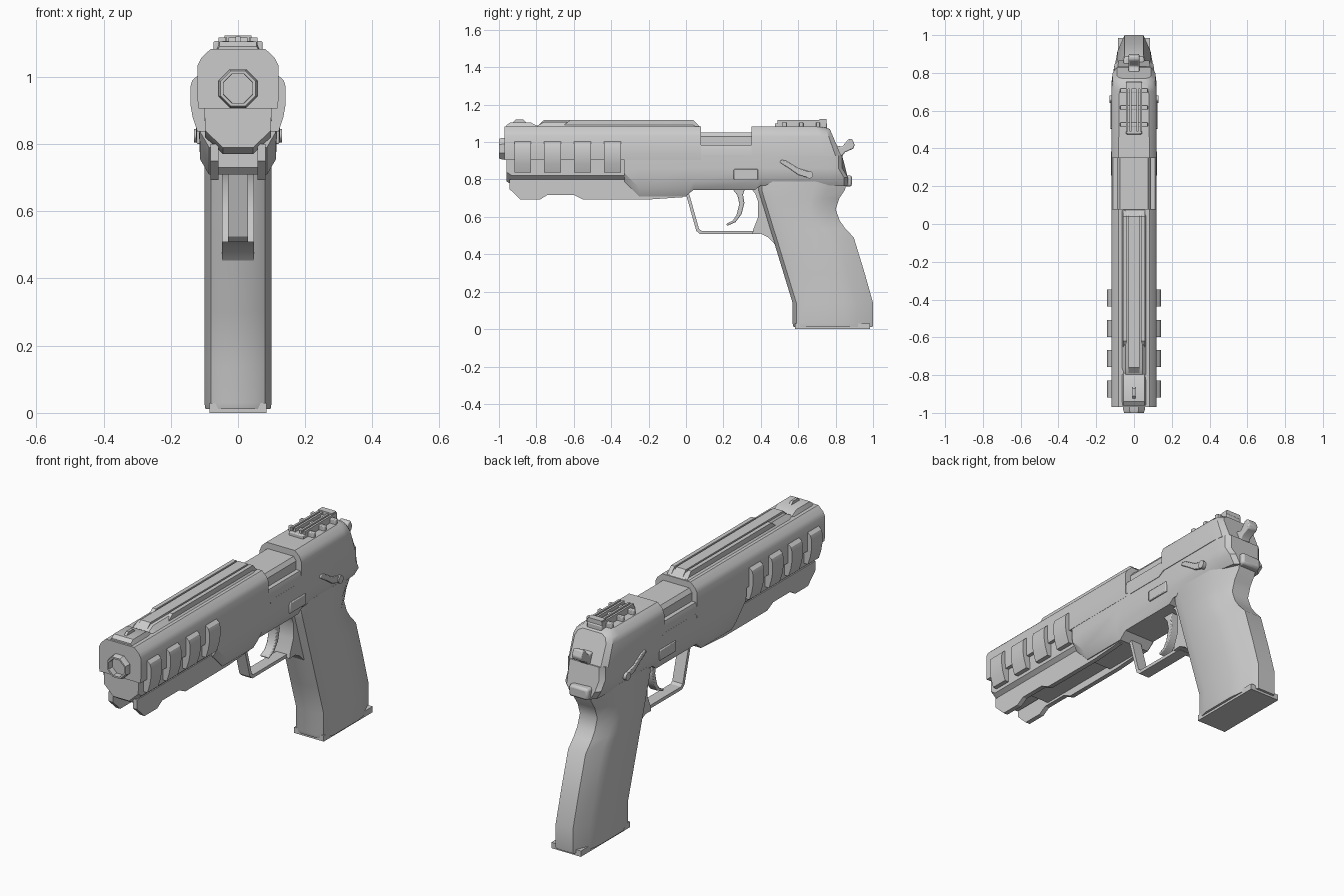
import bpy, bmesh, math

if "Cube" in bpy.data.objects:
    bpy.data.objects.remove(bpy.data.objects["Cube"])


def make(name, verts, faces, mirror=False, bevel=0, angle=32):
    me = bpy.data.meshes.new(name)
    me.from_pydata(verts, [], faces)
    bm = bmesh.new()
    bm.from_mesh(me)
    bmesh.ops.recalc_face_normals(bm, faces=bm.faces)
    bm.to_mesh(me)
    bm.free()
    ob = bpy.data.objects.new(name, me)
    bpy.context.collection.objects.link(ob)
    bpy.ops.object.select_all(action='DESELECT')
    ob.select_set(True)
    bpy.context.view_layer.objects.active = ob
    bpy.ops.object.shade_smooth_by_angle(angle=math.radians(angle))
    if bevel:
        b = ob.modifiers.new("bevel", 'BEVEL')
        b.width, b.segments = bevel, 2
    if mirror:
        ob.modifiers.new("mirror", 'MIRROR')
    return ob


def loft(name, halves, **kw):
    """Skin symmetric rings; each ring is its +x half as (x, y, z) points."""
    rings = [h + [(-x, y, z) for x, y, z in reversed(h)] for h in halves]
    n = len(rings[0])
    verts = [p for r in rings for p in r]
    faces = [list(range(n)), list(range(len(verts) - n, len(verts)))]
    for k in range(len(rings) - 1):
        for i in range(n):
            j = (i + 1) % n
            faces.append([k * n + i, k * n + j, (k + 1) * n + j, (k + 1) * n + i])
    return make(name, verts, faces, **kw)


def extrude_y(name, half, y0, y1, **kw):
    return loft(name, [[(x, y, z) for x, z in half] for y in (y0, y1)], **kw)


def plate(name, prof, x0, x1, **kw):
    """Side profile of (y, z) points extruded from x0 to x1."""
    n = len(prof)
    verts = [(x, y, z) for x in (x0, x1) for y, z in prof]
    faces = [list(range(n)), list(range(n, 2 * n))]
    faces += [[i, (i + 1) % n, n + (i + 1) % n, n + i] for i in range(n)]
    return make(name, verts, faces, **kw)


def box(name, x0, x1, y0, y1, z0, z1, **kw):
    return plate(name, [(y0, z0), (y1, z0), (y1, z1), (y0, z1)], x0, x1, **kw)


# Slide: front section, low section under the port, rear section
extrude_y("slide_front", [(.118, .905), (.12, .93), (.12, 1.035), (.109, 1.057), (.082, 1.082)], -.97, .08)
extrude_y("slide_port_bed", [(.119, .92), (.119, .96), (.112, .985)], .07, .36)
plate("slide_port_lip", [(.08, .93), (.11, .905), (.33, .905), (.37, .93)], -.1195, .1195)


def rear_ring(yb, yt, w, t, zt):
    zs = [.925, 1.03, 1.057, zt]
    xs = [w, w, w - .011, t]
    return [(x, yb + (yt - yb) * (z - .925) / .155, z) for x, z in zip(xs, zs)]


loft("slide_rear", [rear_ring(.35, .35, .12, .082, 1.082), rear_ring(.74, .70, .12, .078, 1.082),
                    rear_ring(.80, .745, .113, .07, 1.078), rear_ring(.83, .765, .09, .055, 1.07)])
extrude_y("barrel_block", [(.09, .95), (.09, 1.03), (.075, 1.05)], .07, .36)

# Octagonal muzzle with an open bore
N = 8
stations = [(-.94, .062), (-.985, .062), (-1.0, .056), (-1.0, .047), (-.90, .044)]
mv = [(r * math.cos((i + .5) * math.tau / N), y, .965 + r * math.sin((i + .5) * math.tau / N))
      for y, r in stations for i in range(N)]
mf = [[k * N + i, k * N + (i + 1) % N, (k + 1) * N + (i + 1) % N, (k + 1) * N + i]
      for k in range(4) for i in range(N)] + [list(range(4 * N, 5 * N)), list(range(N))]
make("muzzle", mv, mf)

# Top rib: low centre strip between two raised rails
loft("top_rib", [[(.068, y, 1.078), (.045, y, z)] for y, z in
                 [(-.80, 1.085), (-.76, 1.107), (.04, 1.107), (.075, 1.082)]])
plate("rib_outer_rail", [(-.66, 1.085), (-.62, 1.117), (.04, 1.117), (.075, 1.08)], .037, .058, mirror=True)
plate("rib_centre_rail", [(-.79, 1.09), (-.76, 1.117), (.04, 1.117), (.075, 1.08)], -.028, .028)

# Front sight
loft("front_sight_base", [[(.066, y, 1.075), (.055, y, z)] for y, z in
                          [(-.96, 1.09), (-.94, 1.105), (-.83, 1.105), (-.79, 1.083)]])
plate("front_sight_blade", [(-.93, 1.10), (-.91, 1.12), (-.87, 1.12), (-.85, 1.10)], -.007, .007)

# Rear sight with cross bars
box("rear_sight_base", -.042, .042, .475, .755, 1.07, 1.10, bevel=.005)
for x in (.012, .032):
    box("rear_sight_rail", x, x + .011, .49, .75, 1.09, 1.117, mirror=True)
for i, y in enumerate((.515, .605, .695)):
    box(f"rear_sight_bar_{i}", -.073, .073, y, y + .022, 1.07, 1.106, bevel=.004)
box("rear_sight_notch_block", -.04, .04, .715, .75, 1.09, 1.123)

# Frame: forward dust cover, main body and lower rails
loft("dust_cover", [[(.045, y, z), (.098, y, z + .05), (.10, y, .925)] for y, z in
                    [(-.96, .79), (-.93, .77), (-.25, .77)]])


def frame_ring(y, zb, w, top=.928, dy=0):
    return [(w - .03, y + dy, zb), (w - .004, y + dy, zb + .045), (w, y, .86), (w, y, top)]


loft("frame_body", [frame_ring(*a) for a in
                    [(-.33, .79, .116), (-.25, .71, .117), (0, .71, .117), (.04, .745, .117),
                     (.37, .745, .117), (.40, .768, .117), (.76, .768, .117), (.815, .765, .107, .928, .03),
                     (.835, .765, .085, .928, .03)]])
plate("lower_rail", [(-.945, .80), (-.945, .75), (-.885, .693), (-.78, .693), (-.74, .718), (-.60, .718),
                     (-.55, .693), (-.20, .693), (-.02, .705), (-.02, .80)], .058, .082, mirror=True)
extrude_y("rail_core", [(.06, .73), (.06, .80)], -.72, -.2)
box("tail_block", -.055, .055, .80, .887, .762, .822, bevel=.012)

# Side fins over the slide and dust cover
fin = [(.09, .837), (.121, .837), (.135, .88), (.142, .92), (.142, .97), (.136, .99), (.118, 1.005), (.09, 1.005)]
for i in range(4):
    y = -.918 + i * .16
    verts = [(x, yy, z) for yy in (y, y + .09) for x, z in fin]
    faces = [list(range(8)), list(range(8, 16))] + [[k, (k + 1) % 8, 8 + (k + 1) % 8, 8 + k] for k in range(8)]
    make(f"side_fin_{i}", verts, faces, mirror=True)


# Grip: rounded section following the hand shape
def grip_ring(z, yf, yb, w=.1):
    d = yb - yf
    return [(.045, yf, z), (.08, yf + .02, z), (w, yf + .08, z), (w, yb - .36 * d, z),
            (.088, yb - .2 * d, z), (.05, yb, z)]


loft("grip", [grip_ring(*a) for a in
              [(.012, .575, .998, .097), (.03, .57, 1.0), (.14, .57, 1.0), (.30, .521, .955), (.49, .463, .897),
               (.54, .447, .85), (.58, .435, .822), (.64, .417, .80), (.70, .398, .82),
               (.745, .385, .85), (.79, .385, .86)]], angle=40)
box("magazine_base", -.085, .085, .583, .985, 0, .03)

# Trigger guard and trigger
plate("trigger_guard", [(0, .72), (.055, .525), (.075, .508), (.38, .508), (.38, .525), (.085, .525),
                        (.07, .535), (.018, .72)], -.03, .03)
plate("guard_rear", [(.355, .508), (.40, .51), (.44, .49), (.475, .453), (.52, .453), (.44, .76), (.34, .76),
                     (.37, .725), (.386, .68), (.386, .60), (.36, .535)], -.048, .048)
plate("trigger", [(.24, .76), (.275, .715), (.285, .67), (.27, .61), (.25, .58), (.215, .562), (.22, .552),
                  (.265, .572), (.297, .615), (.312, .675), (.305, .72), (.32, .76)], -.024, .024, bevel=.004)

# Hammer
plate("hammer", [(.79, .92), (.835, .925), (.85, .945), (.895, .965), (.902, .985), (.888, 1.018), (.868, 1.015),
                 (.835, .975), (.79, .985)], -.028, .028, bevel=.006)

# Side controls on both faces
box("catch_button", .10, .123, .255, .385, .80, .855, mirror=True, bevel=.004)
plate("safety_lever", [(.50, .892), (.51, .905), (.535, .90), (.60, .86), (.66, .842), (.655, .808),
                       (.60, .825), (.55, .86)], .10, .125, mirror=True, bevel=.004)
plate("safety_pivot", [(.66 + .02 * math.cos(i * math.tau / 12), .825 + .02 * math.sin(i * math.tau / 12))
                       for i in range(12)], .10, .131, mirror=True)
